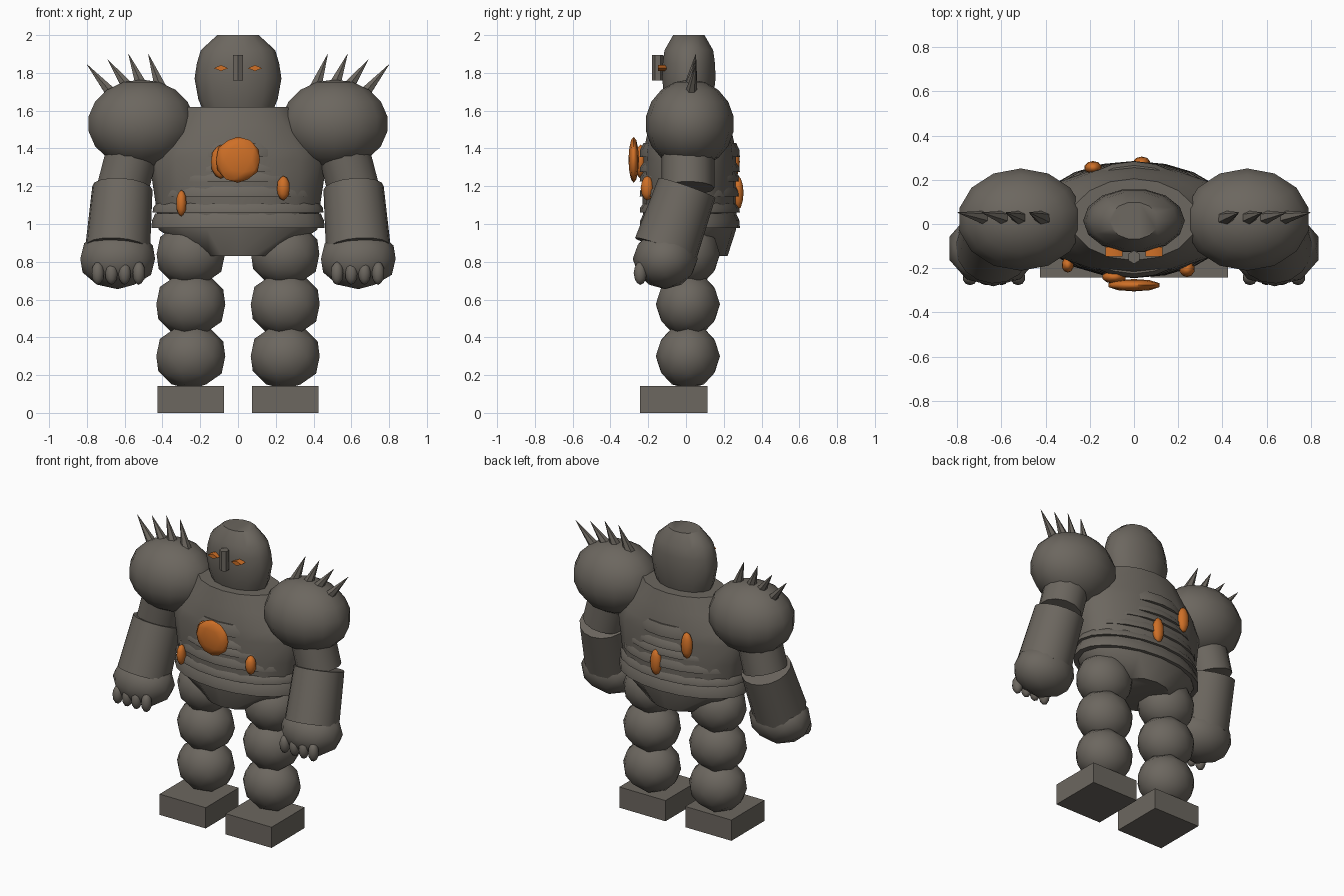
import bpy, bmesh, math
from mathutils import Vector, Matrix

if "Cube" in bpy.data.objects:
    bpy.data.objects.remove(bpy.data.objects["Cube"])


def material(name, rgb):
    m = bpy.data.materials.new(name)
    m.diffuse_color = (*rgb, 1)
    m.use_nodes = True
    m.node_tree.nodes["Principled BSDF"].inputs["Base Color"].default_value = m.diffuse_color
    return m


STONE = material("stone_grey", (0.15, 0.135, 0.115))
ORANGE = material("ember_orange", (0.62, 0.16, 0.02))


def finish(name, bm, mat=STONE, angle=50):
    bmesh.ops.recalc_face_normals(bm, faces=bm.faces)
    mesh = bpy.data.meshes.new(name)
    bm.to_mesh(mesh)
    bm.free()
    mesh.materials.append(mat)
    ob = bpy.data.objects.new(name, mesh)
    bpy.context.collection.objects.link(ob)
    bpy.ops.object.select_all(action='DESELECT')
    ob.select_set(True)
    bpy.context.view_layer.objects.active = ob
    bpy.ops.object.shade_smooth_by_angle(angle=math.radians(angle))
    return ob


def ball(name, loc, size, mat=STONE, sides=0, angle=60):
    """Faceted ellipsoid: icosphere, or a ringed sphere when sides is given."""
    bm = bmesh.new()
    if sides:
        bmesh.ops.create_uvsphere(bm, u_segments=sides, v_segments=sides * 2 // 3, radius=1)
    else:
        bmesh.ops.create_icosphere(bm, subdivisions=2, radius=1)
    bmesh.ops.transform(bm, verts=bm.verts,
                        matrix=Matrix.Translation(loc) @ Matrix.Diagonal((*size, 1)))
    return finish(name, bm, mat, angle)


def rod(name, a, b, ra, rb, sides=14):
    """Cylinder or cone between two points."""
    a, b = Vector(a), Vector(b)
    d = b - a
    bm = bmesh.new()
    bmesh.ops.create_cone(bm, cap_ends=True, segments=sides, radius1=ra, radius2=rb, depth=d.length)
    rot = Vector((0, 0, 1)).rotation_difference(d.normalized()).to_matrix().to_4x4()
    bmesh.ops.transform(bm, verts=bm.verts, matrix=Matrix.Translation((a + b) / 2) @ rot)
    return finish(name, bm)


def loft(name, rings, sides=16, angle=50):
    """Stack of elliptical rings (z, rx, ry, centre y), capped at both ends."""
    bm = bmesh.new()
    loops = []
    for z, rx, ry, cy in rings:
        loops.append([bm.verts.new((rx * math.cos(t), cy + ry * math.sin(t), z))
                      for t in (2 * math.pi * i / sides for i in range(sides))])
    for lo, hi in zip(loops, loops[1:]):
        for i in range(sides):
            j = (i + 1) % sides
            bm.faces.new((lo[i], lo[j], hi[j], hi[i]))
    bm.faces.new(loops[0])
    bm.faces.new(loops[-1])
    return finish(name, bm, angle=angle)


def box(name, lo, hi):
    lo, hi = Vector(lo), Vector(hi)
    bm = bmesh.new()
    bmesh.ops.create_cube(bm, size=1)
    bmesh.ops.transform(bm, verts=bm.verts,
                        matrix=Matrix.Translation((lo + hi) / 2) @ Matrix.Diagonal((*(hi - lo), 1)))
    return finish(name, bm)


# Torso, with overlapping rib plates that flare downward
loft("torso", [(0.83, 0.22, 0.20, 0.02), (0.97, 0.42, 0.245, 0.02), (1.1, 0.435, 0.25, 0.02),
               (1.2, 0.45, 0.25, 0.02), (1.34, 0.47, 0.245, 0.02), (1.41, 0.44, 0.24, 0.02),
               (1.52, 0.35, 0.215, 0.02), (1.62, 0.285, 0.185, 0.02)])
for i, (z, rx, h) in enumerate([(0.98, 0.458, 0.075), (1.06, 0.452, 0.05), (1.145, 0.43, 0.06),
                                (1.225, 0.40, 0.05), (1.275, 0.36, 0.05), (1.355, 0.32, 0.075)]):
    loft(f"rib_{i + 1}", [(z, rx, 0.265, 0.02), (z + h * 0.5, rx - 0.002, 0.263, 0.02),
                          (z + h, rx - 0.02, 0.245, 0.02)], sides=20)

# Head, nose and eyes
loft("head", [(1.6, 0.185, 0.115, 0.015), (1.66, 0.21, 0.132, 0.015), (1.77, 0.23, 0.145, 0.015),
              (1.85, 0.218, 0.142, 0.015), (1.92, 0.197, 0.132, 0.015), (2.0, 0.11, 0.085, 0.015)],
     sides=14)
rod("nose", (0, -0.15, 1.76), (0, -0.15, 1.895), 0.03, 0.03, 6)
for s in (-1, 1):
    eye = bmesh.new()
    bmesh.ops.create_cone(eye, segments=4, cap_ends=True, radius1=1, radius2=1, depth=2)
    bmesh.ops.transform(eye, verts=eye.verts,
                        matrix=Matrix.Translation((s * 0.09, -0.125, 1.825))
                        @ Matrix.Diagonal((0.038, 0.022, 0.016, 1))
                        @ Matrix.Rotation(math.pi / 2, 4, 'X'))
    finish("eye", eye, ORANGE)

# Glowing stones on chest, belly and back
ball("chest_stone", (0, -0.277, 1.34), (0.122, 0.028, 0.122), ORANGE)
ball("chest_stone_shard", (-0.09, -0.24, 1.33), (0.055, 0.03, 0.09), ORANGE)
ball("belly_stone_left", (0.24, -0.205, 1.19), (0.035, 0.035, 0.065), ORANGE)
ball("belly_stone_right", (-0.3, -0.185, 1.11), (0.028, 0.035, 0.07), ORANGE)
ball("back_stone_low", (0.035, 0.275, 1.165), (0.04, 0.03, 0.09), ORANGE)
ball("back_stone_high", (-0.185, 0.255, 1.33), (0.04, 0.03, 0.09), ORANGE)

SPIKES = [((-0.66, 1.68), (-0.80, 1.845)), ((-0.58, 1.72), (-0.69, 1.87)),
          ((-0.51, 1.73), (-0.58, 1.9)), ((-0.41, 1.72), (-0.475, 1.9))]

for s, side in ((-1, "right"), (1, "left")):
    # Shoulder with a row of spikes
    ball(f"shoulder_{side}", (s * 0.512, 0.02, 1.53), (0.29, 0.235, 0.235), sides=14)
    for (bx, bz), (tx, tz) in SPIKES:
        rod(f"spike_{side}", (-s * bx, 0.025, bz), (-s * tx, 0.052, tz), 0.036, 0.001, 6)

    # Arm
    rod(f"upper_arm_{side}", (s * 0.54, 0.01, 1.46), (s * 0.61, 0.01, 1.19), 0.14, 0.14)
    rod(f"forearm_{side}", (s * 0.612, 0.005, 1.19), (s * 0.637, -0.107, 0.87), 0.16, 0.172, 16)

    # Hand and finger tips
    ball(f"hand_{side}", (s * 0.637, -0.11, 0.815), (0.208, 0.172, 0.16))
    for x in (0.525, 0.6, 0.67, 0.742):
        ball(f"finger_{side}", (s * x, -0.242, 0.74), (0.034, 0.035, 0.062))

    # Leg of three stacked boulders on a block foot
    for part, z, r in (("thigh", 0.84, 0.19), ("knee", 0.575, 0.192), ("shin", 0.3, 0.192)):
        ball(f"{part}_{side}", (s * 0.25, 0.01, z), (r, 0.17, 0.175))
    xs = sorted((s * 0.075, s * 0.425))
    box(f"foot_{side}", (xs[0], -0.243, 0), (xs[1], 0.115, 0.142))
